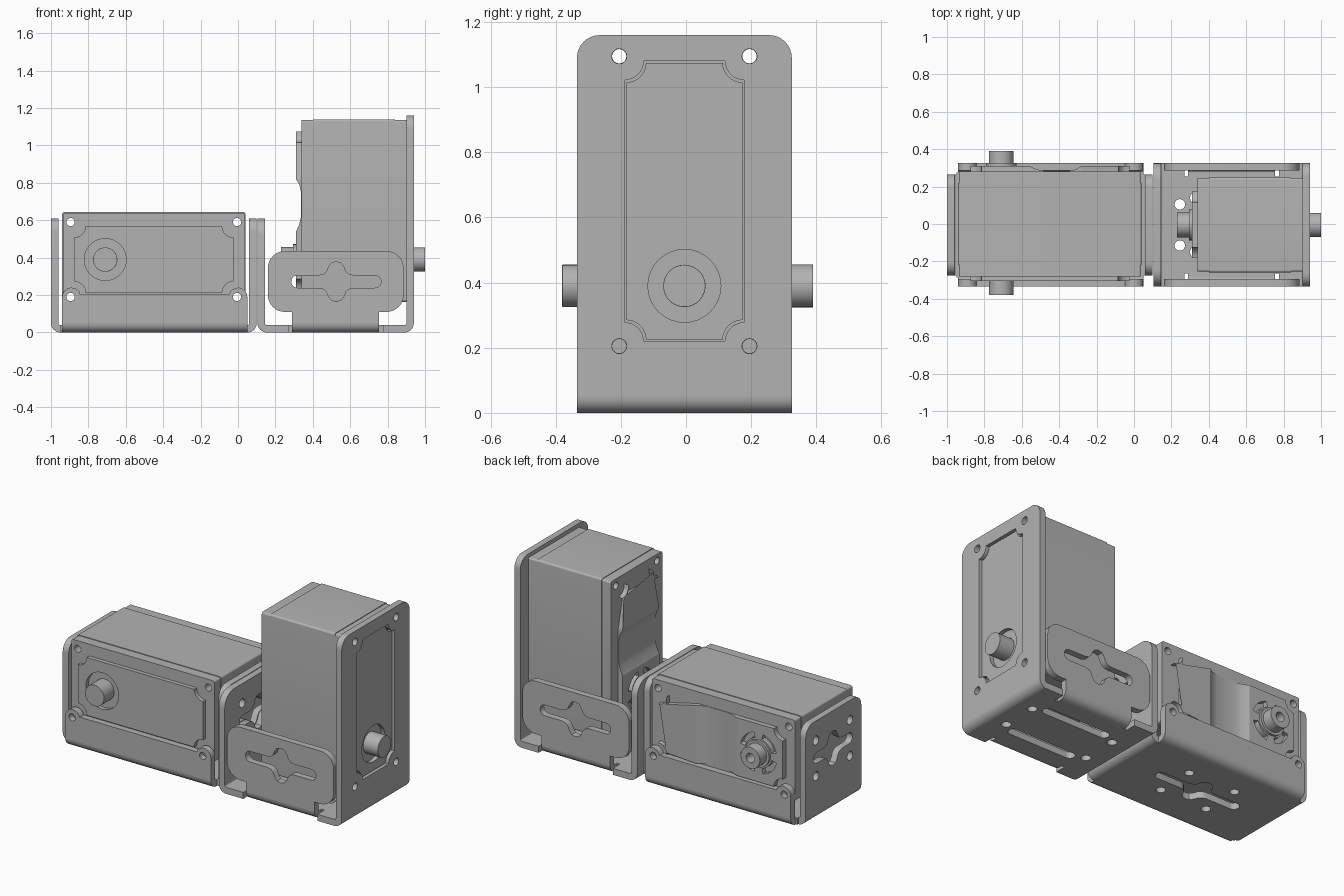
import bpy, bmesh
from math import cos, sin, pi, radians
from mathutils import Matrix, Vector

cube = bpy.data.objects.get("Cube")
if cube:
    bpy.data.objects.remove(cube)

metal = bpy.data.materials.new("grey_metal")
metal.use_nodes = True
GREY = (0.45, 0.45, 0.45, 1)
metal.diffuse_color = GREY
metal.node_tree.nodes["Principled BSDF"].inputs["Base Color"].default_value = GREY

T, R = 0.04, 0.05          # sheet thickness and outer bend radius
X, Y, Z = Vector((1, 0, 0)), Vector((0, 1, 0)), Vector((0, 0, 1))


def frame(origin, a, b):
    """Drawing plane with axes a, b and normal a x b."""
    m = Matrix((a, b, a.cross(b))).transposed().to_4x4()
    m.translation = origin
    return m


FRONT = frame((0, 0, 0), X, Z)    # normal -y
SIDE = frame((0, 0, 0), Y, Z)     # normal +x
FLAT = frame((0, 0, 0), X, Y)     # normal +z


# --- outlines ---
def arc(cx, cy, r, a0, a1, n=8):
    angles = [radians(a0 + (a1 - a0) * i / n) for i in range(n + 1)]
    return [(cx + r * cos(t), cy + r * sin(t)) for t in angles]


def circle(cx, cy, r, n=32):
    return arc(cx, cy, r, 0, 360, n)[:-1]


def rrect(x0, y0, x1, y1, low, top):
    """Rectangle with rounded lower and upper corners."""
    corners = ((x1, y1, -1, -1, top), (x0, y1, 1, -1, top),
               (x0, y0, 1, 1, low), (x1, y0, -1, 1, low))
    pts = []
    for i, (x, y, sx, sy, r) in enumerate(corners):
        if r:
            pts += arc(x + sx * r, y + sy * r, r, 90 * i, 90 * i + 90)
        else:
            pts.append((x, y))
    return pts


def notched(hx, hy, r):
    """Rectangle whose corners are scooped out."""
    pts = []
    for sx, sy, a in ((1, 1, 270), (-1, 1, 0), (-1, -1, 90), (1, -1, 180)):
        pts += arc(sx * hx, sy * hy, r, a, a - 90)
    return pts


def cross_slot(cx, cy, half):
    """Long slot with a flared bump above and below its middle."""
    q = arc(half - 0.033, 0, 0.033, 0, 90) + [
        (0.09, 0.033), (0.065, 0.04), (0.05, 0.055), (0.04, 0.08), (0.025, 0.1), (0, 0.106)]
    top = q + [(-x, y) for x, y in q[-2::-1]]
    pts = top + [(x, -y) for x, y in top[-2:0:-1]]
    return [(cx + x, cy + y) for x, y in pts]


def four_holes(cx, cy, dx, dy, r):
    return [circle(cx + i * dx, cy + j * dy, r, 20) for i in (-1, 1) for j in (-1, 1)]


# --- solid from outlines; inner loops become openings ---
def plate(name, loops, n0, n1, m=FLAT, bevel=0):
    cu = bpy.data.curves.new(name, "CURVE")
    cu.dimensions, cu.fill_mode, cu.extrude = "2D", "BOTH", abs(n1 - n0) / 2
    for loop in loops:
        sp = cu.splines.new("POLY")
        sp.points.add(len(loop) - 1)
        for p, (x, y) in zip(sp.points, loop):
            p.co = (x, y, 0, 1)
        sp.use_cyclic_u = True
    tmp = bpy.data.objects.new(name + "_outline", cu)
    bpy.context.collection.objects.link(tmp)
    dg = bpy.context.evaluated_depsgraph_get()
    me = bpy.data.meshes.new_from_object(tmp.evaluated_get(dg))
    bpy.data.objects.remove(tmp)
    bm = bmesh.new()
    bm.from_mesh(me)
    bmesh.ops.remove_doubles(bm, verts=bm.verts, dist=1e-5)
    bmesh.ops.recalc_face_normals(bm, faces=bm.faces)
    bm.to_mesh(me)
    bm.free()
    me.materials.clear()
    me.materials.append(metal)
    ob = bpy.data.objects.new(name, me)
    bpy.context.collection.objects.link(ob)
    ob.matrix_world = m @ Matrix.Translation((0, 0, (n0 + n1) / 2))
    if bevel:
        mod = ob.modifiers.new("edge", "BEVEL")
        mod.width, mod.segments, mod.limit_method = bevel, 2, "ANGLE"
    parts.append(ob)


def bend(name, c, n0, n1, m, right):
    """Quarter-round sheet corner."""
    a = 270 if right else 180
    plate(name, [arc(c, R, R, a, a + 90) + arc(c, R, R - T, a + 90, a)], n0, n1, m)


parts = []


# --- motor unit: u along the length, w across, n towards the plain face ---
def motor(tag, m):
    hu, hw, shaft = 0.49, 0.254, -0.26
    screws = four_holes(0, 0, 0.445, 0.2, 0.022)
    edge = 0.004
    cap = rrect(-hu + edge, -hw + edge, hu - edge, hw - edge, 0.012, 0.012)
    plate(tag + "_body", [rrect(-hu, -hw, hu, hw, 0.012, 0.012)] + screws, -0.22, 0.22, m)
    plate(tag + "_front_cap", [cap] + screws, 0.22, 0.28, m)
    plate(tag + "_back_cap", [cap] + screws, -0.28, -0.22, m)
    # plain face with a ring recess and a stub shaft
    panel = notched(0.425, 0.178, 0.06)
    plate(tag + "_front_panel", [panel, circle(shaft, 0, 0.112)], 0.28, 0.305, m)
    plate(tag + "_front_shaft", [circle(shaft, 0, 0.065)], 0.28, 0.38, m, 0.008)
    # geared face: two raised pads joined by a sloped dip
    pad = [p for p in panel if p[0] > 0.3]
    plate(tag + "_upper_pad", [pad + [(0.17, -0.178), (0.17, 0.178)]], -0.31, -0.28, m)
    vents = []
    for k in range(4):
        a = 90 * k + 14
        vents.append(arc(shaft, 0, 0.125, a, a + 62) + arc(shaft, 0, 0.092, a + 62, a))
    pad = [p for p in panel if p[0] < -0.3]
    plate(tag + "_lower_pad", [pad + [(-0.11, -0.178), (-0.11, 0.178)]] + vents, -0.31, -0.28, m)
    dip = [(0.17, -0.31), (0.14, -0.292), (0.1, -0.283), (-0.03, -0.283), (-0.07, -0.292),
           (-0.11, -0.31), (-0.11, -0.279), (0.17, -0.279)]
    across = m @ frame((0, 0, 0), X, Z)
    plate(tag + "_dip", [dip], -0.178, 0.178, across)
    plate(tag + "_output_collar", [circle(shaft, 0, 0.082)], -0.325, -0.28, m)
    plate(tag + "_output_shaft", [circle(shaft, 0, 0.066), circle(shaft, 0, 0.028)],
          -0.39, -0.32, m, 0.008)


motor("low_motor", frame((-0.45, 0, 0.39), X, Z))
motor("tall_motor", frame((0.62, -0.005, 0.65), Z, -Y))

# --- low bracket ---
plate("low_base", [rrect(-0.95, -0.285, 0.05, 0.275, 0, 0), cross_slot(-0.45, 0, 0.29)]
      + four_holes(-0.45, 0, 0.16, 0.12, 0.027), 0, T)
end_holes = [cross_slot(0, 0.38, 0.19)] + four_holes(0, 0.38, 0.165, 0.11, 0.027)
low_end = [rrect(-0.275, R, 0.265, 0.61, 0, 0.07)] + end_holes
for name, x, c, right in (("left_end", -1, -0.95, False), ("right_end", 0.06, 0.05, True)):
    plate("low_" + name, low_end, x, x + T, SIDE)
    bend("low_" + name + "_bend", c, -0.265, 0.275, FRONT, right)
ears = ([(0.05, R)] + arc(0, 0.19, 0.05, 0, 165) + [(-0.06, 0.205), (-0.83, 0.205)]
        + arc(-0.89, 0.19, 0.05, 15, 180) + [(-0.94, R)])
low_flange = [ears, circle(-0.895, 0.19, 0.022, 20), circle(-0.005, 0.19, 0.022, 20)]
plate("low_front_flange", low_flange, 0.295, 0.335, FRONT)
plate("low_back_flange", low_flange, -0.325, -0.285, FRONT)
bend("low_front_bend", -0.285, -0.94, 0.05, SIDE, False)
bend("low_back_bend", 0.275, -0.94, 0.05, SIDE, True)

# --- tall bracket ---
# base outline with relief cuts either side of the flange tabs
half = [(0.15, 0.33), (0.27, 0.33), (0.27, 0.26), (0.29, 0.26), (0.29, 0.28),
        (0.755, 0.28), (0.755, 0.26), (0.775, 0.26), (0.775, 0.33), (0.89, 0.33)]
base = [(x, y - 0.005) for x, y in half] + [(x, -y - 0.005) for x, y in half[::-1]]
slots = [rrect(0.3, y - 0.03, 0.76, y + 0.03, 0.029, 0.029) for y in (-0.15, 0.14)]
ends = [circle(x, y, 0.028, 20) for x in (0.245, 0.81) for y in (-0.115, 0.105)]
plate("tall_base", [base] + slots + ends, 0, T)

plate("tall_inner_end", [rrect(-0.335, R, 0.325, 0.61, 0, 0.09)] + end_holes, 0.104, 0.144, SIDE)
bend("tall_inner_bend", 0.154, -0.325, 0.335, FRONT, False)
window = [(y - 0.005, 0.65 + z) for z, y in notched(0.43, 0.183, 0.058)]
plate("tall_outer_end", [rrect(-0.335, R, 0.325, 1.16, 0, 0.07), window]
      + four_holes(-0.005, 0.65, 0.2, 0.445, 0.023), 0.9, 0.94, SIDE)
bend("tall_outer_bend", 0.89, -0.325, 0.335, FRONT, True)

# side flanges hang from the base by a narrow tab
flange = rrect(0.16, 0.11, 0.885, 0.435, 0.09, 0.09)
flange += [(0.755, 0.11), (0.755, R), (0.29, R), (0.29, 0.11)]
split = len(flange) - 4
lower_left = [i for i in range(split) if flange[i][0] < 0.5 and flange[i][1] < 0.2][-1] + 1
flange = flange[:lower_left] + flange[:split - 1:-1] + flange[lower_left:split]
flange_loops = [flange, cross_slot(0.525, 0.272, 0.24)]
plate("tall_front_flange", flange_loops, 0.295, 0.335, FRONT)
plate("tall_back_flange", flange_loops, -0.325, -0.285, FRONT)
bend("tall_front_bend", -0.285, 0.29, 0.755, SIDE, False)
bend("tall_back_bend", 0.275, 0.29, 0.755, SIDE, True)

# --- smooth round walls, keep sharp edges ---
bpy.ops.object.select_all(action="DESELECT")
for ob in parts:
    ob.select_set(True)
bpy.context.view_layer.objects.active = parts[0]
bpy.ops.object.shade_smooth_by_angle(angle=radians(30))
